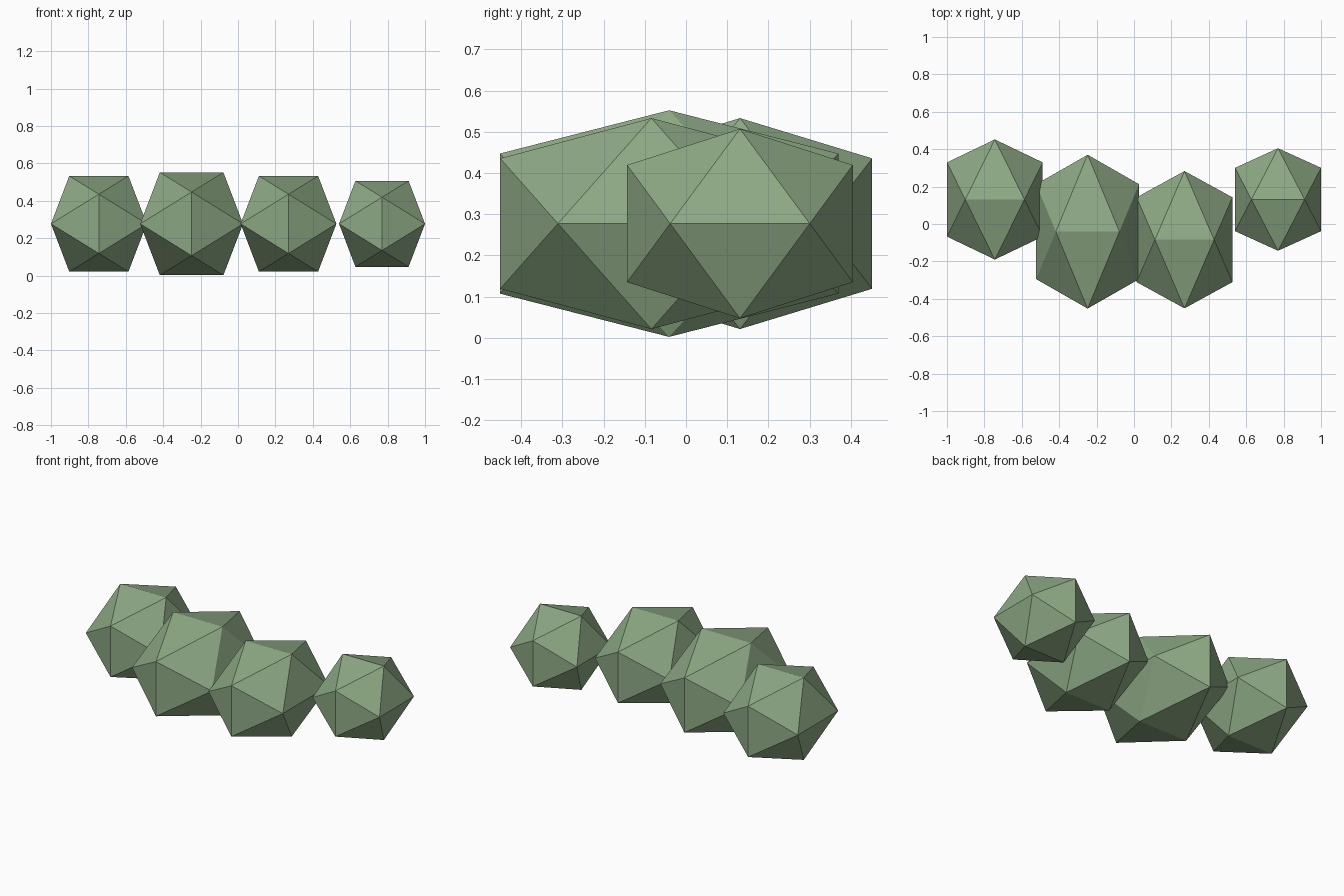
import bpy, bmesh, math
from mathutils import Vector

cube = bpy.data.objects.get("Cube")
if cube:
    bpy.data.objects.remove(cube, do_unlink=True)

# Single leaf colour
leaf = bpy.data.materials.new("leaf_green")
leaf.use_nodes = True
colour = (0.27, 0.40, 0.235, 1)
leaf.diffuse_color = colour
bsdf = leaf.node_tree.nodes["Principled BSDF"]
bsdf.inputs["Base Color"].default_value = colour
bsdf.inputs["Roughness"].default_value = 0.9

MID_Z = 0.277
MINOR = 2 / (1 + math.sqrt(5))  # short side of the golden rectangles


def bush(name, x, y, radius, depth):
    """Flat-faced icosahedron with level top edge, stretched in y."""
    bm = bmesh.new()
    half = Vector((radius, depth, radius))
    for a in (-1, 1):
        for b in (-MINOR, MINOR):
            for corner in ((0, a, b), (b, 0, a), (a, b, 0)):
                bm.verts.new(half * Vector(corner))
    bmesh.ops.convex_hull(bm, input=bm.verts[:])
    bmesh.ops.recalc_face_normals(bm, faces=bm.faces[:])
    mesh = bpy.data.meshes.new(name)
    bm.to_mesh(mesh)
    bm.free()
    mesh.materials.append(leaf)
    obj = bpy.data.objects.new(name, mesh)
    obj.location = (x, y, MID_Z)
    bpy.context.collection.objects.link(obj)


# Row of overlapping bushes, from right to left
bush("right_bush", -0.744, 0.131, 0.256, 0.321)
bush("large_bush", -0.248, -0.041, 0.275, 0.411)
bush("middle_bush", 0.27, -0.084, 0.256, 0.367)
bush("left_bush", 0.77, 0.131, 0.23, 0.274)
